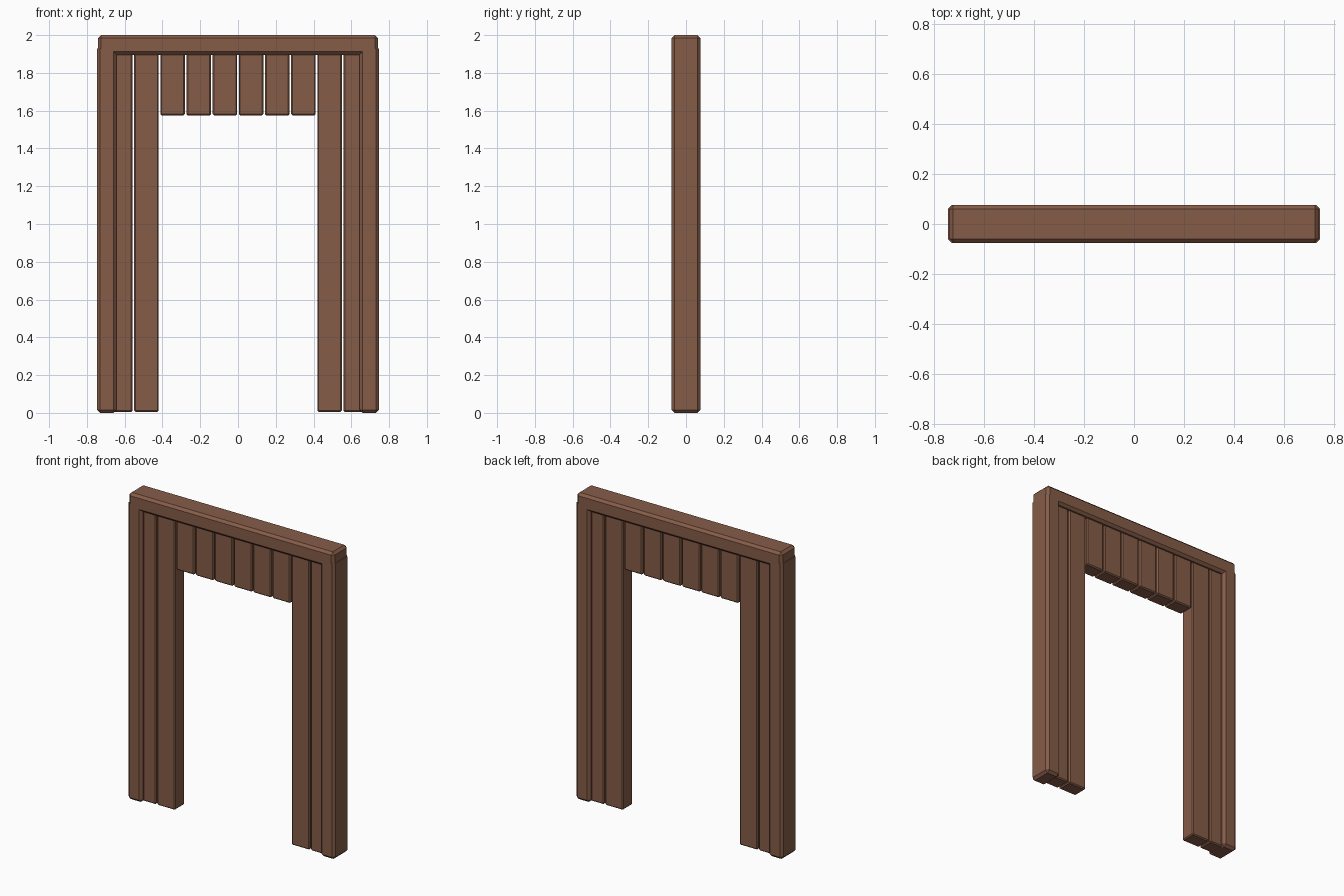
import bpy, bmesh

if "Cube" in bpy.data.objects:
    bpy.data.objects.remove(bpy.data.objects["Cube"])

wood = bpy.data.materials.new("brown_wood")
wood.diffuse_color = (0.238, 0.107, 0.065, 1.0)
wood.use_nodes = True
wood.node_tree.nodes["Principled BSDF"].inputs["Base Color"].default_value = wood.diffuse_color


def chamfered_box(name, x, y, z, size, keep_top=False):
    """Box from (min, max) ranges with flat chamfers; keep_top leaves the top edges sharp."""
    bm = bmesh.new()
    bmesh.ops.create_cube(bm, size=1)
    for v in bm.verts:
        v.co = [r[1] if c > 0 else r[0] for c, r in zip(v.co, (x, y, z))]
    edges = [e for e in bm.edges
             if not (keep_top and all(v.co.z == max(w.co.z for w in bm.verts) for v in e.verts))]
    bmesh.ops.bevel(bm, geom=edges, offset=size, segments=1, affect='EDGES')
    bmesh.ops.recalc_face_normals(bm, faces=bm.faces)
    mesh = bpy.data.meshes.new(name)
    bm.to_mesh(mesh)
    bm.free()
    mesh.materials.append(wood)
    obj = bpy.data.objects.new(name, mesh)
    bpy.context.collection.objects.link(obj)
    return obj


DEPTH = (-0.076, 0.076)

# Outer frame: two posts and the lintel
chamfered_box("left_post", (-0.746, -0.643), DEPTH, (0, 1.93), 0.016, True)
chamfered_box("right_post", (0.643, 0.746), DEPTH, (0, 1.93), 0.016, True)
chamfered_box("lintel", (-0.741, 0.741), DEPTH, (1.896, 2.0), 0.016)

# Planks: long ones beside the posts, short ones above the opening
PITCH = 0.1385
for k in range(10):
    cx = (k - 4.5) * PITCH
    is_long = k < 2 or k > 7
    chamfered_box("long_plank" if is_long else "short_plank",
                  (cx - 0.065, cx + 0.065), (-0.05, 0.05),
                  (0.005 if is_long else 1.575, 1.92), 0.007)
